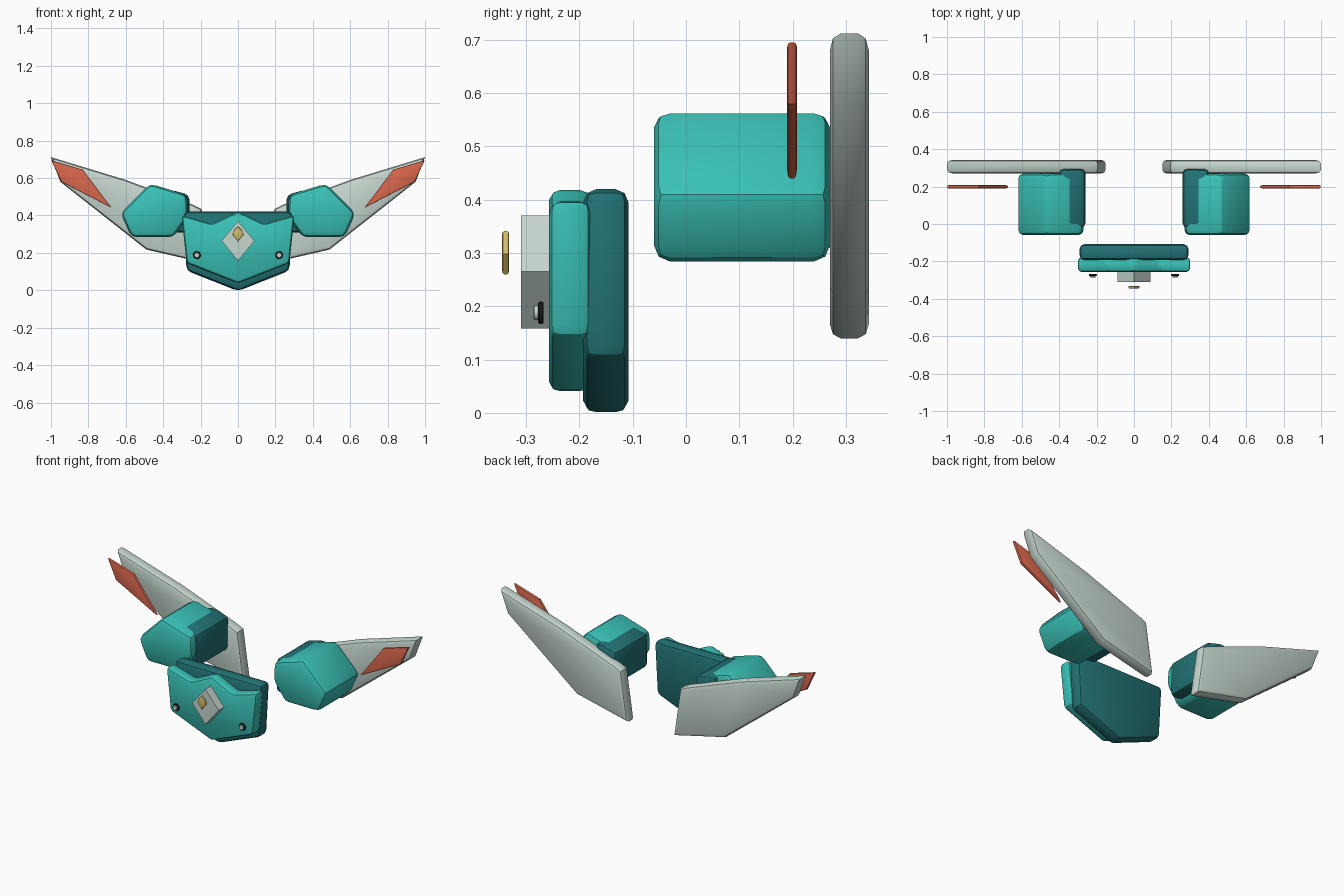
import bpy, bmesh, math

cube = bpy.data.objects.get("Cube")
if cube:
    bpy.data.objects.remove(cube, do_unlink=True)


def material(name, color):
    m = bpy.data.materials.new(name)
    m.use_nodes = True
    m.diffuse_color = (*color, 1)
    m.node_tree.nodes["Principled BSDF"].inputs["Base Color"].default_value = (*color, 1)
    return m


TEAL = material("teal", (0.042, 0.54, 0.475))
DARK = material("dark teal", (0.016, 0.17, 0.18))
GREY = material("pale grey", (0.58, 0.69, 0.635))
RUST = material("rust orange", (0.70, 0.135, 0.075))
GOLD = material("gold", (0.65, 0.51, 0.14))
BLACK = material("black", (0.012, 0.012, 0.015))


def prism(name, points, y0, y1, mat, bevel=0.0, corners=True, segments=2):
    """Extrude an x-z outline along y and round its rims (and optionally its corners)."""
    bm = bmesh.new()
    face = bm.faces.new([bm.verts.new((x, y0, z)) for x, z in points])
    grown = bmesh.ops.extrude_face_region(bm, geom=[face])["geom"]
    for v in grown:
        if isinstance(v, bmesh.types.BMVert):
            v.co.y = y1
    bmesh.ops.recalc_face_normals(bm, faces=bm.faces)
    if bevel:
        edges = [e for e in bm.edges
                 if corners or abs(e.verts[0].co.y - e.verts[1].co.y) < 1e-5]
        bmesh.ops.bevel(bm, geom=edges, offset=bevel, segments=segments,
                        profile=0.5, affect='EDGES', clamp_overlap=True)
    mesh = bpy.data.meshes.new(name)
    bm.to_mesh(mesh)
    bm.free()
    mesh.materials.append(mat)
    obj = bpy.data.objects.new(name, mesh)
    bpy.context.collection.objects.link(obj)
    bpy.ops.object.select_all(action='DESELECT')
    obj.select_set(True)
    bpy.context.view_layer.objects.active = obj
    bpy.ops.object.shade_smooth_by_angle(angle=math.radians(30))
    return obj


def symmetric(half):
    """Complete a right-half outline with its mirror image."""
    return half + [(-x, z) for x, z in reversed(half) if abs(x) > 1e-6]


def disc(name, x, z, radius, y0, y1, mat, bevel):
    ring = [(x + radius * math.cos(a), z + radius * math.sin(a))
            for a in (i * math.tau / 16 for i in range(16))]
    return prism(name, ring, y0, y1, mat, bevel, corners=False, segments=1)


# Chest: dark backing plate and teal front plate with a scalloped top
prism("chest_back_plate", symmetric([(0, -0.004), (0.275, 0.105), (0.292, 0.42)]),
      -0.193, -0.108, DARK, 0.025)
prism("chest_front_plate",
      symmetric([(0, 0.037), (0.275, 0.145), (0.302, 0.402), (0.14, 0.355), (0, 0.422)]),
      -0.257, -0.178, TEAL, 0.02)

# Emblem: pale diamond with a floating gold stone
prism("emblem_diamond", symmetric([(0, 0.158), (0.088, 0.265), (0, 0.37)]),
      -0.31, -0.257, GREY)
prism("emblem_stone",
      symmetric([(0, 0.26), (0.029, 0.298), (0.02, 0.322), (0, 0.341)]),
      -0.345, -0.332, GOLD, 0.004, corners=False)

# Outlines of the paired parts, drawn for the left side
WING = [(1.0, 0.712), (0.6, 0.59), (0.235, 0.455), (0.195, 0.435),
        (0.152, 0.14), (0.49, 0.218), (0.95, 0.58)]
FEATHER = [(0.998, 0.695), (0.83, 0.645), (0.675, 0.44), (0.945, 0.58)]
SHOULDER = [(0.628, 0.412), (0.47, 0.57), (0.272, 0.51),
            (0.268, 0.395), (0.345, 0.284), (0.57, 0.284)]
INNER_PAD = [(0.26, 0.31), (0.40, 0.31), (0.40, 0.535), (0.35, 0.535), (0.26, 0.51)]

for side, s in (("left", 1), ("right", -1)):
    def flip(points):
        return [(s * x, z) for x, z in points]

    prism(side + "_wing", flip(WING), 0.27, 0.343, GREY, 0.02, corners=False)
    prism(side + "_wing_feather", flip(FEATHER), 0.19, 0.208, RUST, 0.005, corners=False)
    prism(side + "_shoulder_block", flip(SHOULDER), -0.06, 0.27, TEAL, 0.03)
    prism(side + "_shoulder_inner_pad", flip(INNER_PAD), -0.02, 0.295, DARK, 0.025)
    # Chest studs
    disc(side + "_stud_rim", s * 0.22, 0.188, 0.021, -0.278, -0.267, BLACK, 0.003)
    disc(side + "_stud_cap", s * 0.22, 0.188, 0.014, -0.286, -0.276, GREY, 0.002)
